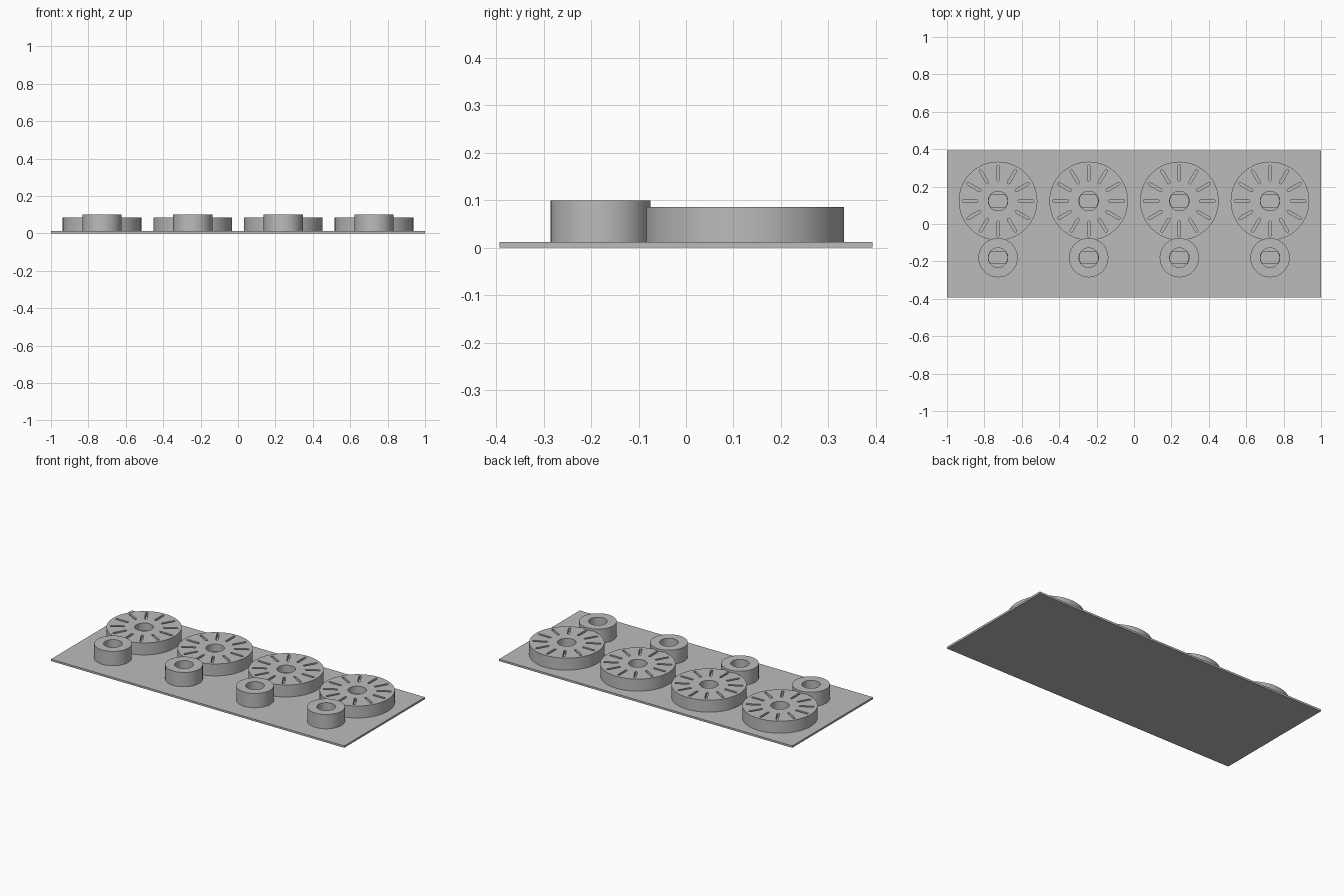
import bpy, bmesh, math
from mathutils import Matrix, Vector

cube = bpy.data.objects.get("Cube")
if cube:
    bpy.data.objects.remove(cube)

grey = bpy.data.materials.new("plain grey")
grey.use_nodes = True
colour = (0.5, 0.5, 0.5, 1)
grey.diffuse_color = colour
grey.node_tree.nodes["Principled BSDF"].inputs["Base Color"].default_value = colour

PLATE_TOP = 0.012


def circle(radius, n=64):
    return [(radius * math.cos(math.tau * i / n), radius * math.sin(math.tau * i / n))
            for i in range(n)]


def flatted_circle(radius, flat):
    # Circle with two flats, the shape of a keyed shaft
    a = math.asin(flat / radius)
    side = [-a + 2 * a * i / 10 for i in range(11)]
    return [(radius * math.cos(t + turn), radius * math.sin(t + turn))
            for turn in (0, math.pi) for t in side]


def slot(inner, outer, half):
    # Radial slot with rounded ends
    arc = [-math.pi / 2 + math.pi * i / 6 for i in range(7)]
    return ([(outer - half + half * math.cos(t), half * math.sin(t)) for t in arc] +
            [(inner + half - half * math.cos(t), -half * math.sin(t)) for t in arc])


def prism(name, outlines, z0, z1):
    bm = bmesh.new()
    for outline in outlines:
        face = bm.faces.new([bm.verts.new((x, y, z0)) for x, y in outline])
        new = bmesh.ops.extrude_face_region(bm, geom=[face])["geom"]
        for v in new:
            if isinstance(v, bmesh.types.BMVert):
                v.co.z = z1
    bmesh.ops.recalc_face_normals(bm, faces=bm.faces)
    mesh = bpy.data.meshes.new(name)
    bm.to_mesh(mesh)
    bm.free()
    mesh.materials.append(grey)
    obj = bpy.data.objects.new(name, mesh)
    bpy.context.collection.objects.link(obj)
    return obj


def carve(body, cutters):
    # Bake the cuts into the body, then drop the cutters
    for c in cutters:
        c.hide_render = True
        mod = body.modifiers.new("cut", "BOOLEAN")
        mod.operation, mod.solver, mod.object = "DIFFERENCE", "EXACT", c
    graph = bpy.context.evaluated_depsgraph_get()
    mesh = bpy.data.meshes.new_from_object(body.evaluated_get(graph))
    body.modifiers.clear()
    body.data = mesh
    for c in cutters:
        bpy.data.objects.remove(c)


def shaft_hole(top, ledge):
    return [prism("round_cutter", [circle(0.052, 48)], ledge, top + 0.05),
            prism("shaft_cutter", [flatted_circle(0.05, 0.031)], -0.05, ledge + 0.01)]


def smooth(obj):
    bpy.ops.object.select_all(action="DESELECT")
    obj.select_set(True)
    bpy.context.view_layer.objects.active = obj
    bpy.ops.object.shade_smooth_by_angle(angle=math.radians(30))


# Base plate
prism("base_plate", [[(-1, -0.393), (1, -0.393), (1, 0.393), (-1, 0.393)]], 0, PLATE_TOP)

# Wide dial with twelve radial slots
dial = prism("dial", [circle(0.21, 96)], PLATE_TOP, 0.086)
spokes = []
for i in range(12):
    turn = Matrix.Rotation(math.tau * i / 12, 2)
    spokes.append([turn @ Vector(p) for p in slot(0.107, 0.192, 0.007)])
carve(dial, shaft_hole(0.086, 0.04) + [prism("slot_cutter", spokes, 0.062, 0.12)])

# Small raised knob
knob = prism("knob", [circle(0.105, 64)], PLATE_TOP, 0.1)
carve(knob, shaft_hole(0.1, 0.045))

# Four dial and knob pairs along the plate
for part, y in ((dial, 0.123), (knob, -0.18)):
    smooth(part)
    for i in range(4):
        obj = part if i == 0 else part.copy()
        if i:
            bpy.context.collection.objects.link(obj)
        obj.name = f"{part.name.split('_')[0]}_{i + 1}"
        obj.location = (-0.727 + 0.4847 * i, y, 0)
